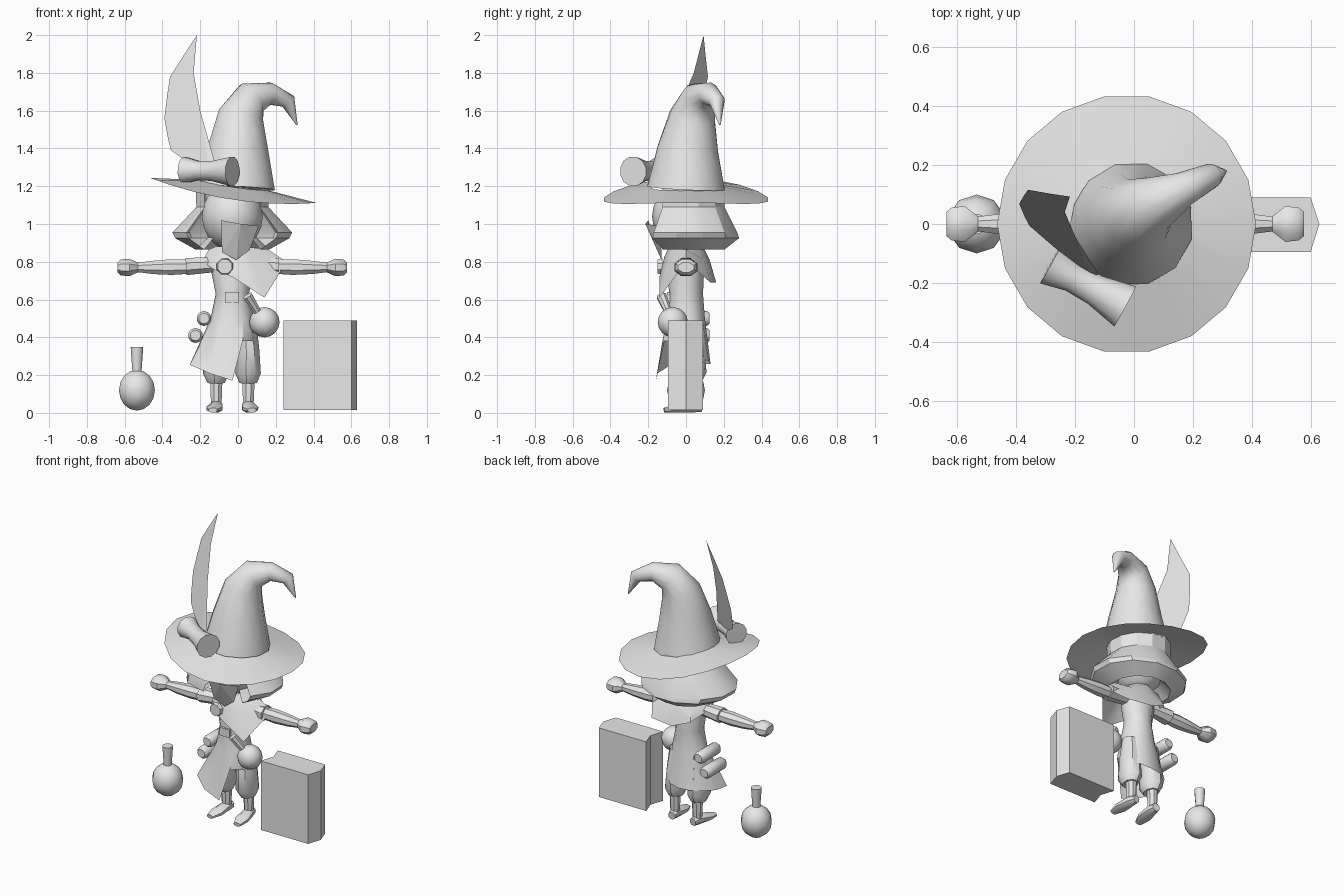
import bpy
import bmesh
from math import sin, cos, pi, radians
from mathutils import Vector

default_cube = bpy.data.objects.get("Cube")
if default_cube:
    bpy.data.objects.remove(default_cube, do_unlink=True)

# One plain clay grey for everything
clay = bpy.data.materials.new("clay_grey")
clay.use_nodes = True
clay_colour = (.8, .8, .8, 1)
clay.diffuse_color = clay_colour
for node in clay.node_tree.nodes:
    if node.type == "BSDF_PRINCIPLED":
        node.inputs["Base Color"].default_value = clay_colour

MID = -.03   # the figure's own centre line


def finish(name, bm, angle=40):
    """Turn a bmesh into a named, shaded object."""
    bmesh.ops.recalc_face_normals(bm, faces=bm.faces)
    mesh = bpy.data.meshes.new(name)
    bm.to_mesh(mesh)
    bm.free()
    mesh.materials.append(clay)
    obj = bpy.data.objects.new(name, mesh)
    bpy.context.collection.objects.link(obj)
    if angle:
        bpy.ops.object.select_all(action="DESELECT")
        obj.select_set(True)
        bpy.context.view_layer.objects.active = obj
        bpy.ops.object.shade_smooth_by_angle(angle=radians(angle))
        obj.select_set(False)


def loft(name, rings, closed=True, capped=False, angle=40):
    """Skin a list of equally long point rings."""
    bm = bmesh.new()
    rows = [[bm.verts.new(p) for p in ring] for ring in rings]
    count = len(rows[0])
    for low, high in zip(rows, rows[1:]):
        for i in range(count if closed else count - 1):
            j = (i + 1) % count
            bm.faces.new((low[i], low[j], high[j], high[i]))
    if capped:
        bm.faces.new(rows[0])
        bm.faces.new(rows[-1])
    finish(name, bm, angle)


def oval(centre, rx, ry, sides, start=0, sweep=2 * pi, closed=True):
    """Horizontal oval, or an arc of one."""
    steps = sides if closed else sides - 1
    angles = [start + sweep * i / steps for i in range(sides)]
    x, y, z = centre
    return [(x + rx * cos(a), y + ry * sin(a), z) for a in angles]


def tube(name, path, radii, sides=10, ref=(0, 1, 0), angle=40):
    """Capped tube along a path; each radius is a number or a pair."""
    path = [Vector(p) for p in path]
    rings = []
    for i, p in enumerate(path):
        along = (path[min(i + 1, len(path) - 1)] - path[max(i - 1, 0)]).normalized()
        u = along.cross(Vector(ref)).normalized()
        v = u.cross(along)
        r = radii[i]
        ru, rv = r if isinstance(r, tuple) else (r, r)
        turn = [2 * pi * (k + .5) / sides for k in range(sides)]
        rings.append([p + u * ru * cos(a) + v * rv * sin(a) for a in turn])
    loft(name, rings, capped=True, angle=angle)


def ball(name, centre, size, segments=12, rows=8):
    bm = bmesh.new()
    bmesh.ops.create_uvsphere(bm, u_segments=segments, v_segments=rows, radius=1)
    bmesh.ops.scale(bm, vec=size, verts=bm.verts)
    bmesh.ops.translate(bm, vec=centre, verts=bm.verts)
    finish(name, bm, 50)


def prism(name, outline, z_low, z_high):
    """Upright prism over a plan outline."""
    rings = [[(x, y, z) for x, y in outline] for z in (z_low, z_high)]
    loft(name, rings, capped=True, angle=0)


# Hat: drooping round brim and a crown bending over to one side
def brim_ring(radius, height, droop):
    ring = []
    for x, y, z in oval((-.025, 0, height), radius, radius, 18):
        side = y / radius
        ring.append((x, y, z - .15 * (x + .025) - droop * side * side))
    return ring


loft("hat_brim", [brim_ring(.44, 1.178, .05), brim_ring(.19, 1.205, .01)])
tube("hat_crown",
     [(-.01, 0, 1.19), (0, .01, 1.4), (.015, .035, 1.57), (.07, .07, 1.665),
      (.17, .12, 1.69), (.265, .165, 1.65), (.312, .18, 1.525)],
     [.212, .165, .125, .095, .06, .042, .004], 12, angle=60)

# Rolled scroll tucked on the brim
scroll_start, scroll_end = Vector((-.285, -.14, 1.285)), Vector((-.03, -.28, 1.278))
tube("hat_scroll", [scroll_start.lerp(scroll_end, t) for t in (0, .3, .6, 1)],
     [.073, .052, .055, .08], 12, ref=(0, 0, 1))

# Feather: a flat notched blade leaning back from the scroll
blade = [(-.12, 1.32), (-.2, 1.6), (-.235, 1.8), (-.218, 2), (-.28, 1.83),
         (-.283, 1.9), (-.36, 1.78), (-.345, 1.64), (-.375, 1.68), (-.39, 1.56),
         (-.31, 1.37), (-.37, 1.45), (-.355, 1.39), (-.27, 1.33), (-.15, 1.28)]
bm = bmesh.new()
corners = []
for x, z in blade:
    rise = z - 1.3
    out = max(0, MID - .1 - .13 * rise - x)
    corners.append(bm.verts.new((x, -.18 + .39 * rise + .65 * out, z)))
bm.faces.new(corners)
bmesh.ops.triangulate(bm, faces=bm.faces)
finish("hat_feather", bm, 0)

# Head, neck and the pointed face cloth
ball("head", (MID, 0, 1.04), (.165, .18, .18), 14, 10)
tube("neck", [(MID, 0, .8), (MID, 0, .92)], [.06, .06])
bm = bmesh.new()
cloth = [bm.verts.new(p) for p in
         ((.015, -.215, 1), (.11, -.15, .99), (.06, -.13, .86),
          (-.01, -.13, .81), (-.085, -.14, .85), (-.09, -.2, 1.02))]
for first, second in zip(cloth[1:], cloth[2:]):
    bm.faces.new((cloth[0], first, second))
finish("face_cloth", bm, 0)

# Bobbed hair, open at the face, flaring to a thick rim
hair_rows = [(.2, .2, 1.2), (.195, .2, 1.09), (.325, .27, .955),
             (.31, .28, .925), (.2, .2, .865), (.13, .14, .93)]
loft("hair", [oval((MID, .01, z), rx, ry, 10, radians(-42), radians(264), False)
              for rx, ry, z in hair_rows], closed=False, angle=25)

# Shoulder cape with a slanting point at the front
cape_hem = [(.257, 0, .8), (.17, .13, .69), (0, .16, .69), (-.13, .14, .74),
            (-.19, 0, .8), (-.13, -.1, .76), (-.03, -.14, .72), (.14, -.14, .61)]
neck_ring = oval((MID, 0, .88), .09, .09, 8)
shoulder_ring = [Vector(n).lerp(Vector(h), .5) + Vector((0, 0, .025))
                 for n, h in zip(neck_ring, cape_hem)]
loft("cape", [neck_ring, shoulder_ring, cape_hem])
tube("cape_brooch", [(-.07, -.125, .775), (-.07, -.15, .775)], [.047, .04], 8, ref=(0, 0, 1))

# Long coat: fitted waist, slanted hem, open over one leg
coat_rows = [(.05, .05, .88), (.11, .075, .83), (.11, .095, .74), (.088, .09, .63), (.115, .1, .5)]
coat_hem = [(.13, 0, .33), (.12, .07, .3), (.07, .12, .27), (0, .13, .26),
            (-.08, .12, .26), (-.15, .08, .26), (-.2, 0, .25), (-.225, -.08, .255),
            (-.12, -.15, .21), (0, -.16, .17), (.055, -.125, .38), (.11, -.07, .38)]
loft("coat", [oval((MID, 0, z), rx, ry, 12) for rx, ry, z in coat_rows]
     + [[(MID + x, y, z) for x, y, z in coat_hem]])
prism("belt_buckle", [(-.07, -.1), (.005, -.1), (.005, -.085), (-.07, -.085)], .585, .64)

# Arms and legs, the same on both sides
for side, label in ((-1, "right"), (1, "left")):
    def at(x, y, z):
        return (MID + side * x, y, z)

    tube(label + "_sleeve", [at(.06, 0, .785), at(.16, 0, .78), at(.245, 0, .775)],
         [.04, (.045, .05), (.05, .06)], 8)
    tube(label + "_arm", [at(.15, 0, .775), at(.32, 0, .772), at(.42, 0, .77), at(.51, 0, .77)],
         [.036, .045, .038, .026], 8)
    tube(label + "_hand", [at(.5, 0, .77), at(.545, 0, .77), at(.59, 0, .77), at(.607, 0, .77)],
         [.028, (.05, .066), (.046, .06), (.028, .045)], 8)
    hip = .085
    tube(label + "_breeches", [at(hip - .01, .02, .48), at(hip, .02, .33), at(hip, .025, .21),
                               at(hip, .03, .16)],
         [.055, (.062, .08), (.07, .085), (.048, .055)], 9)
    tube(label + "_calf", [at(hip, .04, .18), at(hip, .04, .1), at(hip, .04, .02)],
         [.035, .033, .028], 8)
    tube(label + "_foot", [at(hip - .005, .085, .03), at(hip, .04, .035), at(hip + .01, -.05, .023),
                           at(hip + .018, -.115, .014)],
         [(.025, .026), (.036, .035), (.046, .023), (.025, .014)], 8, ref=(0, 0, 1))

# Two rolled bundles at the hip
for label, x, z in (("upper", -.18, .5), ("lower", -.225, .41)):
    tube(label + "_hip_roll", [(x, -.08, z), (x, -.065, z), (x, .11, z), (x, .125, z)],
         [.028, .04, .04, .028], 10, ref=(0, 0, 1))

# Hip flask hanging at a slant
ball("hip_flask", (.14, -.07, .48), (.08, .08, .08))
tube("hip_flask_neck", [(.11, -.09, .525), (.05, -.13, .62)], [.02, .028], 8)

# Standing flask beside the figure
ball("flask", (-.535, 0, .12), (.1, .1, .108), 10, 8)
tube("flask_neck", [(-.535, 0, .21), (-.535, 0, .35)], [.025, .035], 10)

# Big book: ridged spine on one side, hollow page edge on the other
prism("book", [(.24, -.095), (.6, -.095), (.63, 0), (.6, .09), (.24, .09), (.27, 0)], .015, .49)
